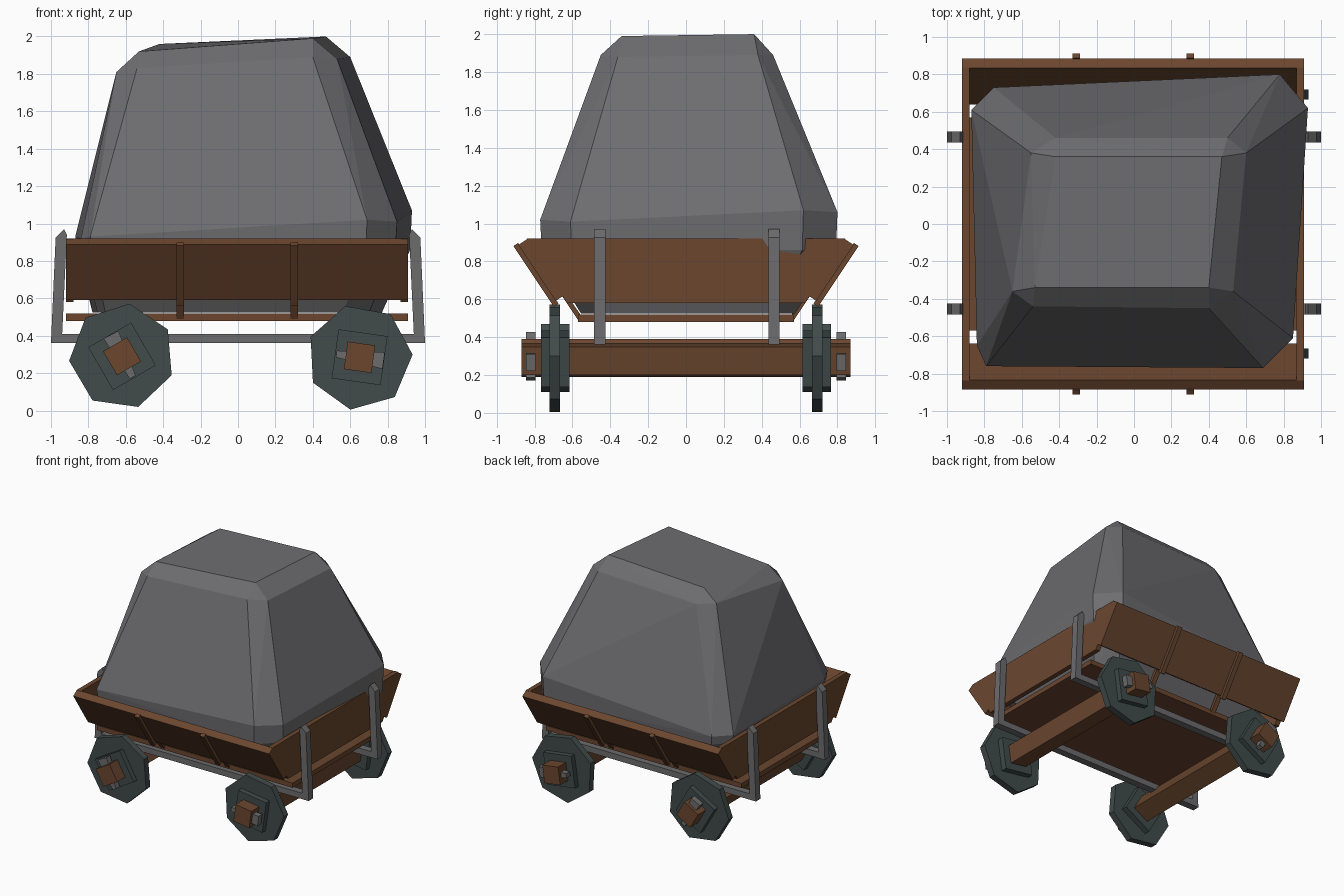
import bpy, bmesh, math

if "Cube" in bpy.data.objects:
    bpy.data.objects.remove(bpy.data.objects["Cube"])


def material(name, rgb):
    m = bpy.data.materials.new(name)
    m.diffuse_color = (*rgb, 1)
    m.use_nodes = True
    m.node_tree.nodes["Principled BSDF"].inputs["Base Color"].default_value = m.diffuse_color
    return m


STONE = material("stone grey", (0.155, 0.153, 0.163))
WOOD = material("brown wood", (0.145, 0.062, 0.028))
WHEEL = material("dark wheel", (0.053, 0.069, 0.069))
METAL = material("metal grey", (0.150, 0.150, 0.155))


def finish(name, bm, mat):
    bmesh.ops.recalc_face_normals(bm, faces=bm.faces[:])
    me = bpy.data.meshes.new(name)
    bm.to_mesh(me)
    bm.free()
    me.materials.append(mat)
    ob = bpy.data.objects.new(name, me)
    bpy.context.collection.objects.link(ob)
    return ob


def prism(name, pts, axis, a, b, mat):
    """Extrude a profile: (y, z) points along x, or (x, z) points along y."""
    bm = bmesh.new()
    place = (lambda p, t: (t, p[0], p[1])) if axis == 'x' else (lambda p, t: (p[0], t, p[1]))
    lo = [bm.verts.new(place(p, a)) for p in pts]
    hi = [bm.verts.new(place(p, b)) for p in pts]
    bm.faces.new(lo)
    bm.faces.new(hi)
    n = len(pts)
    for i in range(n):
        j = (i + 1) % n
        bm.faces.new((lo[i], lo[j], hi[j], hi[i]))
    return finish(name, bm, mat)


def ngon(cx, cz, r, n, deg):
    return [(cx + r * math.cos(math.radians(deg) + math.tau * i / n),
             cz + r * math.sin(math.radians(deg) + math.tau * i / n)) for i in range(n)]


# Boulder: hull of chamfered rings
top = [(-.53, -.34, 1.92), (.40, -.34, 1.99), (.47, .36, 2.0), (-.42, .36, 1.96)]
shoulder = [(-.65, -.36, 1.81), (-.54, -.44, 1.83), (.40, -.45, 1.89), (.53, -.36, 1.88),
            (.60, .38, 1.89), (.50, .46, 1.89), (-.42, .46, 1.86), (-.55, .38, 1.87)]
waist = [(-.87, .61, .93), (-.75, .73, .93), (.78, .80, 1.06), (.93, .62, 1.07),
         (.85, -.61, 1.01), (.69, -.77, 1.02), (-.79, -.76, .93), (-.84, -.65, .92)]
low = [(x * .99, y * .99, .86) for x, y, z in waist]
base = [(x * .86 - .03, y * .72, .525) for x, y, z in waist]
bm = bmesh.new()
for p in top + shoulder + waist + low + base:
    bm.verts.new(p)
res = bmesh.ops.convex_hull(bm, input=bm.verts[:])
bmesh.ops.delete(bm, geom=[v for v in bm.verts if not v.link_faces], context='VERTS')
bmesh.ops.dissolve_limit(bm, angle_limit=math.radians(3), verts=bm.verts[:], edges=bm.edges[:])
finish("boulder", bm, STONE)

# Cart floor
prism("cart_floor", [(-.57, .48), (.57, .48), (.57, .52), (-.57, .52)], 'x', -.92, .91, WOOD)

# Sloped side boards with ribs: u runs up the slope, w runs outward
for s, side in ((-1, "front"), (1, "back")):
    def slope(u, w):
        return (s * (.555 + .555 * u + .832 * w), .50 + .832 * u - .555 * w)

    def strip(name, u0, u1, w0, w1, x0, x1):
        pts = [slope(u0, w0), slope(u1, w0), slope(u1, w1), slope(u0, w1)]
        prism(name, pts, 'x', x0, x1, WOOD)

    strip(side + "_board", .15, .505, 0, .06, -.92, .91)
    for x in (-.31, .30):
        strip(side + "_rib", .13, .515, .055, .085, x - .02, x + .02)
        strip(side + "_rib_foot", 0, .2, -.008, .018, x - .02, x + .02)

# Trapezoid end boards
for x in (-.90, .89):
    prism("end_board", [(-.63, .58), (.63, .58), (.84, .92), (-.84, .92)], 'x', x - .02, x + .02, WOOD)

# Metal U-shaped straps below the floor
half = [(1.0, .36), (.975, .925), (.93, .97), (.915, .94), (.94, .41)]
u_shape = half + [(-x, z) for x, z in reversed(half)]
for y in (-.455, .465):
    prism("metal_strap", u_shape, 'y', y - .03, y + .03, METAL)

# Axles, wheels, hubs and tapered pins
for cx, cz, hub_deg, wheel_deg, pin_deg in ((-.62, .29, 30, 82, 117), (.65, .285, -8, 260, -8)):
    prism("axle", ngon(cx, cz, .105, 4, hub_deg + 45), 'y', -.87, .87, WOOD)
    c, n = math.cos(math.radians(pin_deg)), math.sin(math.radians(pin_deg))
    pin = [(cx + a * c - b * n, cz + a * n + b * c)
           for a, b in ((-.125, -.018), (.13, -.045), (.13, .045), (-.125, .018))]
    for s in (-1, 1):
        prism("wheel", ngon(cx, cz, .284, 7, wheel_deg), 'y', s * .665, s * .72, WHEEL)
        prism("wheel_hub", ngon(cx, cz, .187, 4, hub_deg + 45), 'y', s * .615, s * .765, WHEEL)
        prism("axle_pin", pin, 'y', s * .795, s * .845, METAL)
